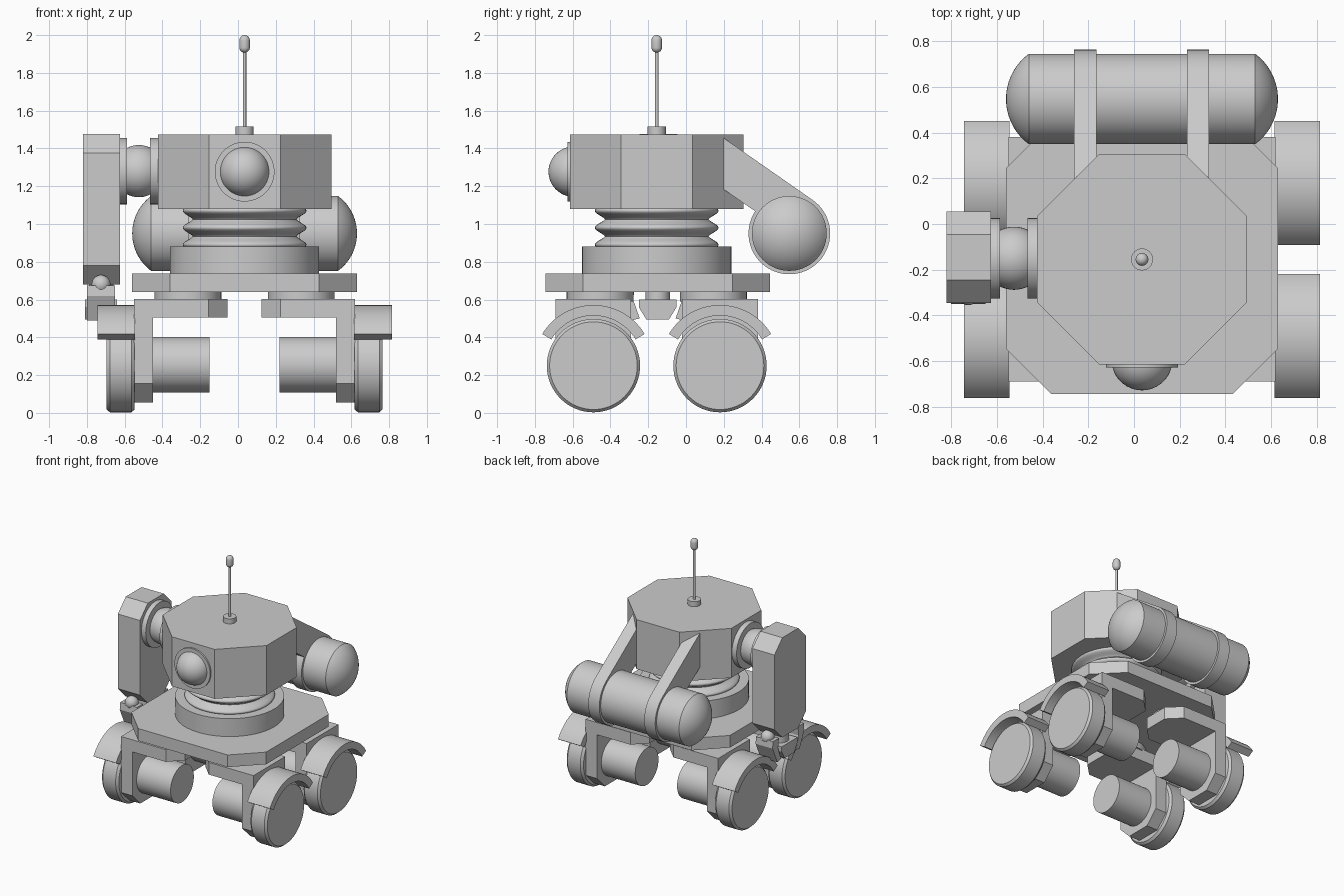
import bpy, bmesh, math
from mathutils import Vector, Matrix

if "Cube" in bpy.data.objects:
    bpy.data.objects.remove(bpy.data.objects["Cube"])

CX, CY = 0.035, -0.155   # centre of the body


def finish(name, bm, smooth):
    bmesh.ops.remove_doubles(bm, verts=bm.verts, dist=1e-5)
    bmesh.ops.recalc_face_normals(bm, faces=bm.faces)
    me = bpy.data.meshes.new(name)
    bm.to_mesh(me)
    bm.free()
    ob = bpy.data.objects.new(name, me)
    bpy.context.collection.objects.link(ob)
    if smooth:
        bpy.ops.object.select_all(action='DESELECT')
        ob.select_set(True)
        bpy.context.view_layer.objects.active = ob
        bpy.ops.object.shade_smooth_by_angle(angle=math.radians(30))
    return ob


def prism(name, pts, axis, a, b, smooth=False):
    """Extrude an outline along an axis: z takes (x, y), x takes (y, z)."""
    bm = bmesh.new()
    put = (lambda p, h: (p[0], p[1], h)) if axis == 'z' else (lambda p, h: (h, p[0], p[1]))
    f = bm.faces.new([bm.verts.new(put(p, a)) for p in pts])
    r = bmesh.ops.extrude_face_region(bm, geom=[f])
    d = Vector(put((0, 0), b - a))
    bmesh.ops.translate(bm, vec=d, verts=[v for v in r['geom'] if isinstance(v, bmesh.types.BMVert)])
    return finish(name, bm, smooth)


def lathe(name, profile, loc, axis='z', seg=48):
    """Spin (radius, height) points around an axis through loc."""
    bm = bmesh.new()
    rings = []
    for r, h in profile:
        n = 1 if r == 0 else seg
        rings.append([bm.verts.new((r * math.cos(2 * math.pi * i / seg),
                                    r * math.sin(2 * math.pi * i / seg), h)) for i in range(n)])
    for p, q in zip(rings, rings[1:]):
        for i in range(seg):
            j = (i + 1) % seg
            vs = [p[i % len(p)], p[j % len(p)], q[j % len(q)], q[i % len(q)]]
            bm.faces.new(list(dict.fromkeys(vs)))
    for r in (rings[0], rings[-1]):
        if len(r) > 1:
            bm.faces.new(r)
    rot = {'z': Matrix(), 'x': Matrix.Rotation(math.pi / 2, 4, 'Y'),
           'y': Matrix.Rotation(math.pi / 2, 4, 'X')}[axis]
    bm.transform(Matrix.Translation(loc) @ rot)
    return finish(name, bm, True)


def cyl(name, r, a, b, loc, axis='z', seg=48):
    return lathe(name, [(r, a), (r, b)], loc, axis, seg)


def ball(name, r, loc, seg=32):
    n = seg // 2
    prof = [(r * math.sin(math.pi * i / n) if 0 < i < n else 0, -r * math.cos(math.pi * i / n))
            for i in range(n + 1)]
    return lathe(name, prof, loc, 'z', seg)


def chamfered(cx, cy, hx, hy, c):
    return [(cx + x, cy + y) for x, y in (
        (-hx + c, -hy), (hx - c, -hy), (hx, -hy + c), (hx, hy - c),
        (hx - c, hy), (-hx + c, hy), (-hx, hy - c), (-hx, -hy + c))]


def arc(cx, cy, r, a0, a1, n):
    return [(cx + r * math.cos(math.radians(a0 + (a1 - a0) * i / n)),
             cy + r * math.sin(math.radians(a0 + (a1 - a0) * i / n))) for i in range(n + 1)]


# Chassis plate, swivel ring, bellows neck and turret
prism("chassis_plate", chamfered(CX, -0.15, 0.595, 0.595, 0.2), 'z', 0.64, 0.737)
cyl("swivel_ring", 0.395, 0.73, 0.88, (CX, CY, 0), seg=64)
neck = [(0.28, 0.86)]
for i in range(41):
    t = 0.88 + 0.2 * i / 40
    neck.append((0.275 + 0.052 * abs(math.cos(math.pi * (t - 0.98) / 0.09)) ** 1.5, t))
lathe("bellows_neck", neck + [(0.28, 1.1)], (CX, CY, 0), seg=64)
prism("turret", chamfered(CX, CY, 0.459, 0.459, 0.27), 'z', 1.08, 1.475)

# Eye
cyl("eye_ring", 0.158, 0.59, 0.627, (CX, 0, 1.277), 'y')
ball("eye_lens", 0.133, (CX, -0.595, 1.277), 48)

# Antenna
cyl("antenna_base", 0.048, 1.47, 1.515, (CX, CY, 0), seg=32)
cyl("antenna_rod", 0.009, 1.5, 1.93, (CX, CY, 0), seg=16)
tip = arc(0, 1.935, 0.028, -90, 0, 6) + arc(0, 1.972, 0.028, 0, 90, 6)
tip[0], tip[-1] = (0, tip[0][1]), (0, tip[-1][1])
lathe("antenna_tip", tip, (CX, CY, 0), seg=24)

# Tank with domed ends and two straps to the turret
TY, TZ, TR = 0.547, 0.95, 0.198
dome = [(TR * math.cos(a), 0.495 + 0.1 * math.sin(a))
        for a in [math.pi / 2 * i / 12 for i in range(12)]]
R = (TR ** 2 + 0.1 ** 2) / 0.2
half = math.asin(TR / R)
dome = [(R * math.sin(half * (1 - i / 12)), 0.595 - R + R * math.cos(half * (1 - i / 12)))
        for i in range(12)] + [(0, 0.595)]
lathe("tank", [(r, -h) for r, h in reversed(dome)] + dome, (CX, TY, TZ), 'x', 64)
for side, x0 in (("left", -0.262), ("right", 0.232)):
    outline = [(0.19, 1.19), (0.37, 1.065)] + arc(TY, TZ, 0.216, 147, 415, 44) + [(0.19, 1.462)]
    prism("tank_strap_" + side, outline, 'x', x0, x0 + 0.097, True)

# Arm: shoulder discs, ball and housing
SH = (0, -0.15, 1.28)
cyl("shoulder_disc_inner", 0.176, -0.465, -0.41, SH, 'x')
ball("shoulder_ball", 0.138, (-0.525, -0.15, 1.28), 48)
cyl("shoulder_disc_outer", 0.176, -0.63, -0.587, SH, 'x')
prism("arm_housing", chamfered(-0.145, 1.078, 0.2, 0.398, 0.1), 'x', -0.82, -0.625)

# Gripper: wrist, palm, two fingers with ball knuckles
GX, GY = -0.725, -0.15
cyl("wrist", 0.065, 0.59, 0.7, (GX, GY, 0), seg=32)
prism("palm", [(GY - 0.1, 0.6), (GY - 0.1, 0.56), (GY - 0.06, 0.495),
               (GY + 0.06, 0.495), (GY + 0.1, 0.56), (GY + 0.1, 0.6)], 'x', GX - 0.085, GX + 0.085)
for s, nm in ((-1, "front"), (1, "back")):
    ball("knuckle_" + nm, 0.05, (GX, GY + s * 0.155, 0.68), 24)
    prism("finger_" + nm, [(GY + s * y, z) for y, z in (
        (0.12, 0.675), (0.195, 0.675), (0.2, 0.62), (0.14, 0.49), (0.095, 0.5), (0.13, 0.6))],
        'x', GX - 0.075, GX + 0.075)

# Four wheel units: swivel, bracket, motor, wheel and fender
for sx, xn in ((-1, "left"), (1, "right")):
    for sy, yn in ((-1, "front"), (1, "back")):
        tag = "_" + yn + "_" + xn
        X = lambda d: CX + sx * d
        wy = CY + sy * 0.335
        cyl("leg_swivel" + tag, 0.177, 0.59, 0.65, (X(0.3), CY + sy * 0.3, 0))
        prism("leg_top" + tag, [(X(0.585), wy - 0.2), (X(0.19), wy - 0.2), (X(0.09), wy - 0.1),
                                (X(0.09), wy + 0.1), (X(0.19), wy + 0.2), (X(0.585), wy + 0.2)],
              'z', 0.505, 0.602)
        prism("leg_side" + tag, [(wy - 0.2, 0.51), (wy - 0.2, 0.155), (wy - 0.1, 0.055),
                                 (wy + 0.1, 0.055), (wy + 0.2, 0.155), (wy + 0.2, 0.51)],
              'x', X(0.485), X(0.585))
        cyl("motor" + tag, 0.147, 0.185 * sx, 0.5 * sx, (CX, wy, 0.255), 'x')
        lathe("wheel" + tag, [(0.232, 0.582 * sx), (0.247, 0.6 * sx),
                              (0.247, 0.713 * sx), (0.232, 0.73 * sx)], (CX, wy, 0.25), 'x', 64)
        prism("fender" + tag, arc(wy, 0.255, 0.316, 31, 149, 28) + arc(wy, 0.255, 0.26, 149, 31, 28),
              'x', X(0.58), X(0.78), True)
